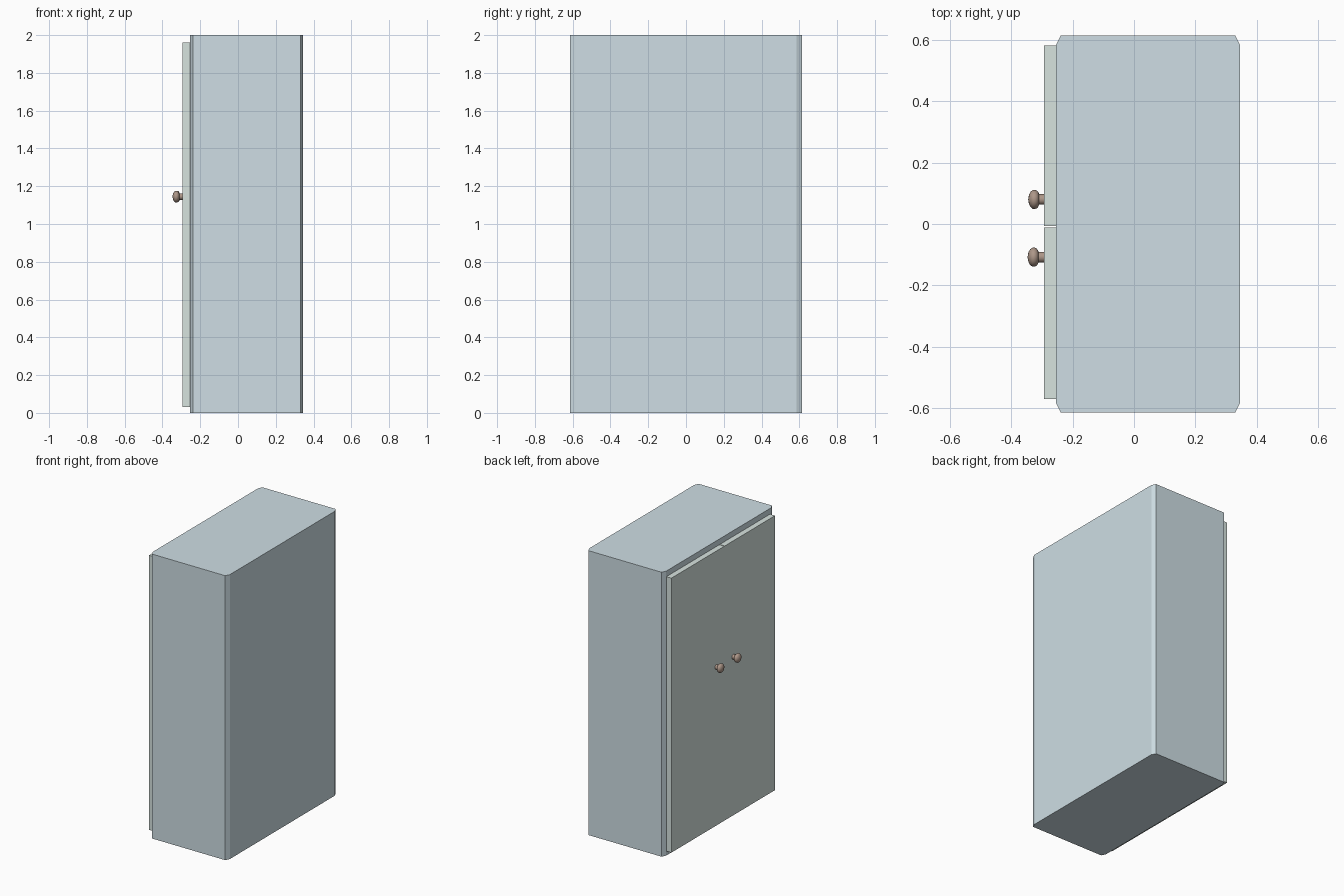
import bpy, bmesh, math
from mathutils import Matrix

if "Cube" in bpy.data.objects:
    bpy.data.objects.remove(bpy.data.objects["Cube"])


def material(name, rgb):
    m = bpy.data.materials.new(name)
    m.diffuse_color = (*rgb, 1)
    m.use_nodes = True
    m.node_tree.nodes["Principled BSDF"].inputs["Base Color"].default_value = m.diffuse_color
    return m


def make_object(name, bm, mat):
    bmesh.ops.recalc_face_normals(bm, faces=bm.faces)
    mesh = bpy.data.meshes.new(name)
    bm.to_mesh(mesh)
    bm.free()
    mesh.materials.append(mat)
    ob = bpy.data.objects.new(name, mesh)
    bpy.context.collection.objects.link(ob)
    return ob


def prism(name, outline, z0, z1, mat):
    """Extrude a plan outline from z0 up to z1."""
    bm = bmesh.new()
    face = bm.faces.new([bm.verts.new((x, y, z0)) for x, y in outline])
    top = bmesh.ops.extrude_face_region(bm, geom=[face])["geom"]
    verts = [v for v in top if isinstance(v, bmesh.types.BMVert)]
    bmesh.ops.translate(bm, verts=verts, vec=(0, 0, z1 - z0))
    return make_object(name, bm, mat)


def door(name, y0, y1):
    x0, x1 = -0.293, -0.254
    return prism(name, [(x0, y0), (x1, y0), (x1, y1), (x0, y1)], 0.03, 1.96, door_paint)


def knob(name, x, y, z):
    """Lathe a mushroom profile (distance out from door, radius) around -x."""
    profile = [(-0.006, 0), (-0.006, 0.017), (0.016, 0.017), (0.018, 0.022),
               (0.022, 0.028), (0.029, 0.031), (0.036, 0.031), (0.043, 0.026),
               (0.049, 0.016), (0.052, 0)]
    bm = bmesh.new()
    verts = [bm.verts.new((-d, r, 0)) for d, r in profile]
    edges = [bm.edges.new(pair) for pair in zip(verts, verts[1:])]
    bmesh.ops.spin(bm, geom=verts + edges, cent=(0, 0, 0), axis=(1, 0, 0),
                   angle=math.tau, steps=24, use_duplicate=False)
    bmesh.ops.remove_doubles(bm, verts=bm.verts, dist=0.0003)
    bmesh.ops.transform(bm, verts=bm.verts, matrix=Matrix.Translation((x, y, z)))
    ob = make_object(name, bm, knob_wood)
    bpy.context.view_layer.objects.active = ob
    ob.select_set(True)
    bpy.ops.object.shade_smooth_by_angle(angle=math.radians(50))
    ob.select_set(False)
    return ob


cabinet_paint = material("cabinet_paint", (0.62, 0.73, 0.78))
door_paint = material("door_paint", (0.68, 0.77, 0.74))
knob_wood = material("knob_wood", (0.42, 0.31, 0.25))

# Cabinet body with chamfered upright corners
xa, xb, yb, cx, cy = -0.254, 0.345, 0.614, 0.015, 0.03
prism("cabinet_body", [
    (xa + cx, -yb), (xb - cx, -yb), (xb, -yb + cy), (xb, yb - cy),
    (xb - cx, yb), (xa + cx, yb), (xa, yb - cy), (xa, -yb + cy)],
    0, 2, cabinet_paint)

# Pair of doors on the -x side
door("left_door", -0.007, 0.581)
door("right_door", -0.571, -0.012)

# Round knobs
knob("left_knob", -0.293, 0.08, 1.145)
knob("right_knob", -0.295, -0.108, 1.145)
